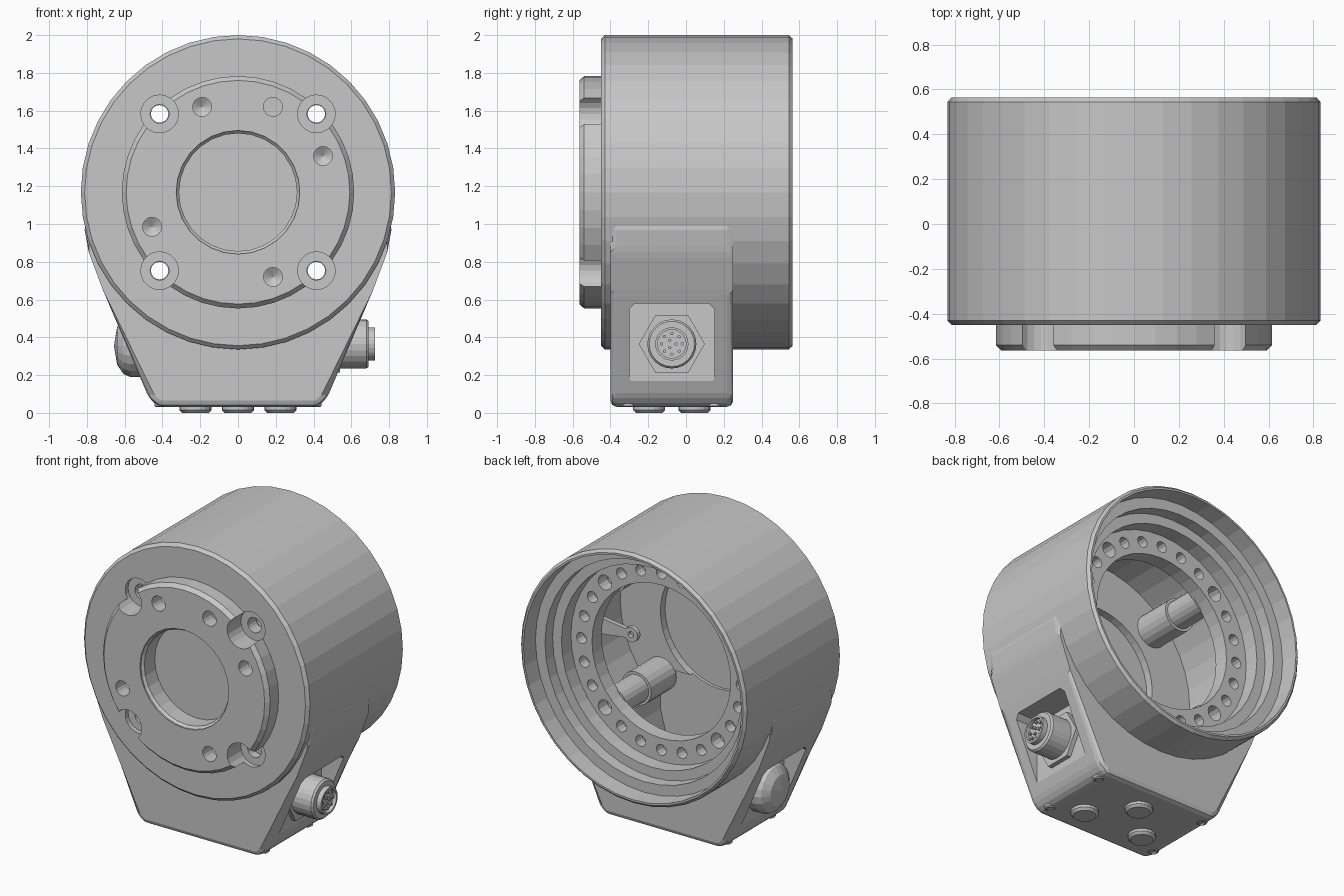
import bpy, bmesh, math
from mathutils import Vector

if "Cube" in bpy.data.objects:
    bpy.data.objects.remove(bpy.data.objects["Cube"])

CZ = 1.168  # height of the main axis
grey = bpy.data.materials.new("metal_grey")
grey.diffuse_color = (0.57, 0.57, 0.57, 1)
grey.use_nodes = True
grey.node_tree.nodes["Principled BSDF"].inputs["Base Color"].default_value = grey.diffuse_color


def finish(bm, name):
    bmesh.ops.recalc_face_normals(bm, faces=bm.faces)
    me = bpy.data.meshes.new(name)
    bm.to_mesh(me)
    bm.free()
    me.materials.append(grey)
    ob = bpy.data.objects.new(name, me)
    bpy.context.collection.objects.link(ob)
    return ob


def turn(name, prof, axis, loc, segs=24, closed=False, phase=0.0):
    """Revolve (radius, distance) points around an axis through loc."""
    bm = bmesh.new()
    rings = []
    for r, t in prof:
        ring = []
        for i in range(1 if r == 0 else segs):
            a = 2 * math.pi * i / segs + phase
            c, s = r * math.cos(a), r * math.sin(a)
            p = {'x': (t, c, s), 'y': (c, t, s), 'z': (c, s, t)}[axis]
            ring.append(bm.verts.new(Vector(p) + Vector(loc)))
        rings.append(ring)
    pairs = list(zip(rings, rings[1:]))
    if closed:
        pairs.append((rings[-1], rings[0]))
    for a, b in pairs:
        for i in range(segs):
            j = (i + 1) % segs
            quad = [a[i % len(a)], a[j % len(a)], b[j % len(b)], b[i % len(b)]]
            bm.faces.new(list(dict.fromkeys(quad)))
    return finish(bm, name)


def rod(name, r, t0, t1, axis, loc, segs=16, phase=0.0):
    return turn(name, [(0, t0), (r, t0), (r, t1), (0, t1)], axis, loc, segs, False, phase)


def prism(name, pts, axis, a, b, bevel=0, bsegs=2):
    """Extrude a 2D outline along x or y, optionally rounding its edges."""
    bm = bmesh.new()
    put = (lambda p, t: (t, p[0], p[1])) if axis == 'x' else (lambda p, t: (p[0], t, p[1]))
    lo = [bm.verts.new(put(p, a)) for p in pts]
    hi = [bm.verts.new(put(p, b)) for p in pts]
    bm.faces.new(lo)
    bm.faces.new(hi[::-1])
    for i in range(len(pts)):
        j = (i + 1) % len(pts)
        bm.faces.new([lo[i], hi[i], hi[j], lo[j]])
    if bevel:
        bmesh.ops.bevel(bm, geom=bm.edges[:], offset=bevel, segments=bsegs,
                        profile=0.5, affect='EDGES', clamp_overlap=True)
    return finish(bm, name)


def combine(target, other, op):
    m = target.modifiers.new(op, 'BOOLEAN')
    m.operation, m.solver, m.object = op, 'EXACT', other
    bpy.context.view_layer.objects.active = target
    bpy.ops.object.modifier_apply(modifier=m.name)
    bpy.data.objects.remove(other)


# Drum with front flange, joined to the tapered base
body = turn("housing", [(0, -.565), (.592, -.565), (.615, -.54), (.615, -.45), (.812, -.45),
                        (.832, -.43), (.832, .545), (.815, .563), (0, .563)],
            'y', (0, 0, CZ), 40)
half = [(.42, .032), (.47, .075), (.715, .65), (.79, .85), (.818, 1.0), (.6, 1.2)]
outline = half + [(-x, z) for x, z in reversed(half)]
combine(body, prism("base", outline, 'y', -.40, .25, .035, 2), 'UNION')

# Stepped rear mouth, inner mounting ring and wide cavity behind it
combine(body, turn("cavity", [(0, .7), (.805, .7), (.80, .44), (.73, .44), (.73, .36),
                              (.665, .36), (.665, .26), (.51, .26), (.51, .16), (.715, .16),
                              (.715, -.33), (.42, -.33), (.42, -.38), (0, -.38)],
                   'y', (0, 0, CZ), 40), 'DIFFERENCE')

# Pocket reaching down into the base
pocket = [(-.34, .13), (.34, .13), (.44, .5), (.44, .8), (-.44, .8), (-.44, .5)]
combine(body, prism("pocket", pocket, 'y', -.36, .10), 'DIFFERENCE')

# Front bore, slightly tapered
combine(body, turn("bore", [(0, -.7), (.327, -.7), (.327, -.555), (.312, -.54), (.312, -.43),
                            (0, -.43)], 'y', (0, 0, CZ), 28), 'DIFFERENCE')

# Counterbored through holes with hollow posts running back to the ring
for sx in (-1, 1):
    for sz in (-1, 1):
        p = (sx * .415, 0, CZ + sz * .415)
        combine(body, turn("bolt_hole", [(0, -.7), (.1, -.7), (.1, -.42), (.05, -.42),
                                         (.05, -.2), (0, -.2)], 'y', p, 20), 'DIFFERENCE')
        turn("post", [(.046, -.335), (.11, -.335), (.11, -.07), (.092, -.07), (.092, .17),
                      (.046, .17)], 'y', p, 20, closed=True)

# Drilled blind holes in the flange, one of them flat-bottomed
for x, z, tip in ((-.19, 1.62, .03), (.185, 1.62, 0), (.45, 1.36, .03),
                  (-.455, .985, .03), (.185, .72, .03)):
    combine(body, turn("drill", [(0, -.7), (.05, -.7), (.05, -.47), (0, -.47 + tip + .001)],
                       'y', (x, 0, z), 16), 'DIFFERENCE')

# Circle of screw holes in the ring; those behind the posts go right through
for i in range(24):
    a = math.radians(15 * i)
    through = i % 6 == 3
    combine(body, rod("ring_hole", .05 if through else .037, .1 if through else .19, .4, 'y',
                      (.587 * math.cos(a), 0, CZ + .587 * math.sin(a)), 12), 'DIFFERENCE')

# Upright recesses in the sloping sides
for s in (-1, 1):
    y0, y1, z0, z1, c = -.30, .15, .15, .58, .03
    shape = [(y0 + c, z0), (y1 - c, z0), (y1, z0 + c), (y1, z1 - c),
             (y1 - c, z1), (y0 + c, z1), (y0, z1 - c), (y0, z0 + c)]
    combine(body, prism("side_recess", shape, 'x', s * .51, s * 1.0), 'DIFFERENCE')

# Multi-pin connector on the right
c = (0, -.075, .365)
rod("connector_nut", .175, .48, .54, 'x', c, 6)
turn("connector_barrel", [(0, .52), (.13, .52), (.13, .68), (.12, .692), (.088, .692),
                          (.088, .725), (.075, .725), (.075, .70), (0, .70)],
     'x', c, 24)
for n, r in ((8, .055), (3, .022)):
    for i in range(n):
        a = 2 * math.pi * i / n
        rod("connector_pin", .009, .695, .715, 'x',
            (0, c[1] + r * math.cos(a), c[2] + r * math.sin(a)), 8)

# Domed plug on the left
turn("side_plug", [(0, -.48), (.165, -.48), (.165, -.57), (.15, -.605), (.1, -.64), (0, -.657)],
     'x', (0, -.075, .355), 20)

# Three round feet and four corner screws underneath
for x, y in ((.225, -.195), (0, .045), (-.225, -.195)):
    turn("foot", [(0, .06), (.085, .06), (.085, .015), (.07, 0), (0, 0)], 'z', (x, y, 0), 20)
for x in (-.405, .405):
    for y in (-.305, .15):
        turn("corner_screw", [(0, .09), (.036, .09), (.036, .036), (.028, .03), (.02, .03),
                              (.02, .045), (0, .045)], 'z', (x, y, 0), 12)

# Small eyelet lug inside the drum
turn("lug_eye", [(.02, -.1), (.05, -.1), (.05, -.07), (.02, -.07)], 'y', (.455, 0, 1.1), 14,
     closed=True)
prism("lug_arm", [(.495, 1.07), (.73, 1.04), (.73, 1.16), (.495, 1.13)], 'y', -.1, -.07)
